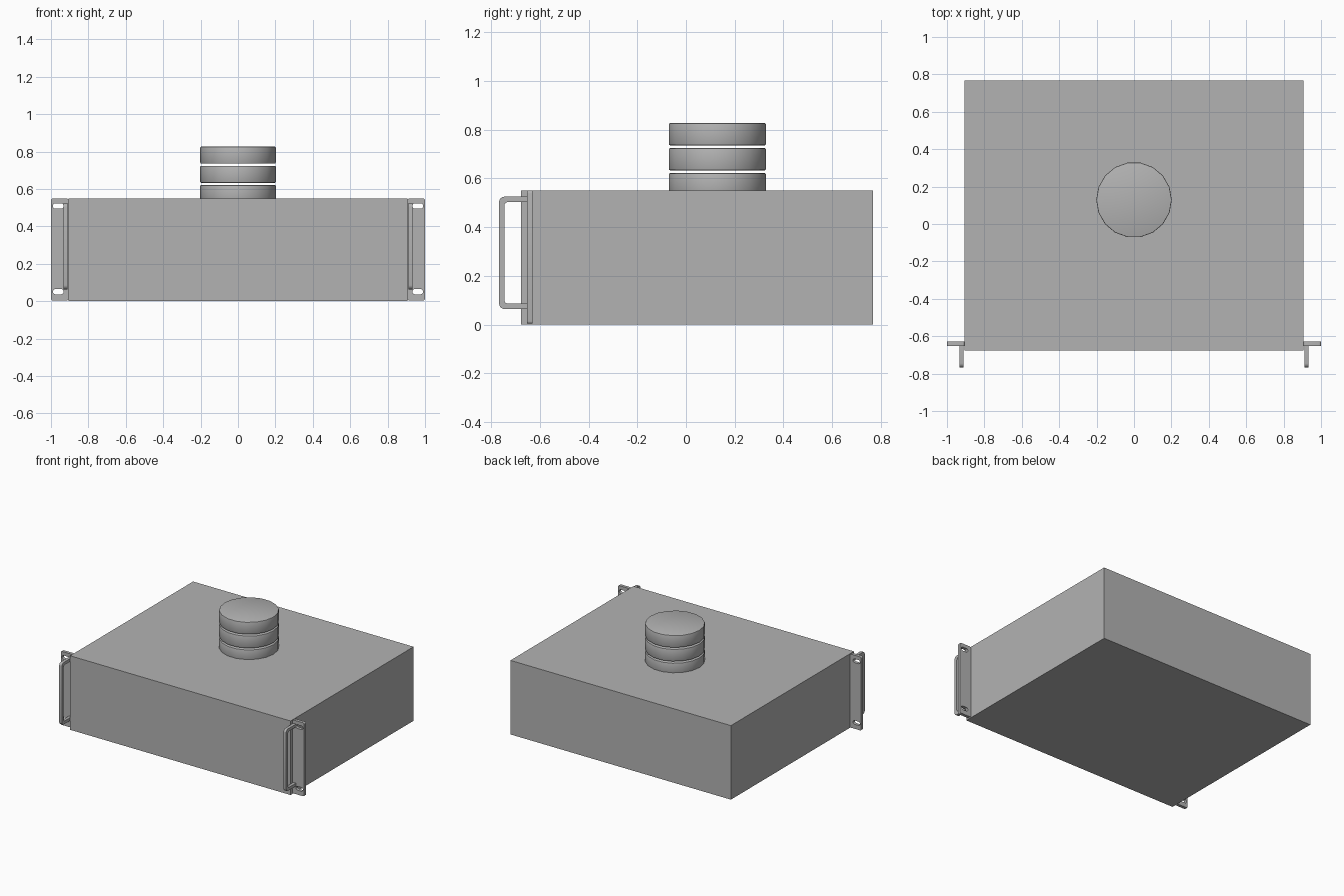
import bpy
import bmesh
from math import sin, cos, pi, radians
from mathutils import Matrix, Vector

default = bpy.data.objects.get("Cube")
if default:
    bpy.data.objects.remove(default, do_unlink=True)

grey = bpy.data.materials.new("grey metal")
grey.use_nodes = True
colour = (0.45, 0.45, 0.45, 1)
grey.diffuse_color = colour
grey.node_tree.nodes["Principled BSDF"].inputs["Base Color"].default_value = colour

# Maps from the drawing plane (x, y, depth) to the model
FLAT = Matrix.Identity(4)
FRONT = Matrix.Rotation(radians(90), 4, 'X')
SIDE = Matrix(((0, 0, 1, 0), (1, 0, 0, 0), (0, 1, 0, 0), (0, 0, 0, 1)))


def rounded(corners, steps=4):
    """Outline of right-angled corners (x, y, radius), rounded by arcs."""
    pts = []
    for i, (x, y, r) in enumerate(corners):
        p = Vector((x, y))
        a = (Vector(corners[i - 1][:2]) - p).normalized()
        b = (Vector(corners[(i + 1) % len(corners)][:2]) - p).normalized()
        if r == 0:
            pts.append(p)
            continue
        for k in range(steps + 1):
            t = k / steps * pi / 2
            pts.append(p + (a + b) * r - (b * cos(t) + a * sin(t)) * r)
    return pts


def box(x0, x1, y0, y1, r=0):
    return rounded([(x0, y0, r), (x1, y0, r), (x1, y1, r), (x0, y1, r)])


def plate(name, loops, depth, place, offset, mirror=False, bevel=0):
    """Extrude outlines (inner loops become holes) and bake them in place."""
    curve = bpy.data.curves.new(name, 'CURVE')
    curve.dimensions = '2D'
    curve.fill_mode = 'BOTH'
    curve.extrude = depth / 2
    for loop in loops:
        spline = curve.splines.new('POLY')
        spline.points.add(len(loop) - 1)
        for point, p in zip(spline.points, loop):
            point.co = (p[0], p[1], 0, 1)
        spline.use_cyclic_u = True
    temp = bpy.data.objects.new(name + "_outline", curve)
    bpy.context.collection.objects.link(temp)
    graph = bpy.context.evaluated_depsgraph_get()
    mesh = bpy.data.meshes.new_from_object(temp.evaluated_get(graph))
    bpy.data.objects.remove(temp, do_unlink=True)

    # Join the caps to the walls, merge flat triangles, then round the rims
    bm = bmesh.new()
    bm.from_mesh(mesh)
    bmesh.ops.remove_doubles(bm, verts=bm.verts, dist=0.0002)
    bmesh.ops.recalc_face_normals(bm, faces=bm.faces)
    bmesh.ops.dissolve_limit(bm, angle_limit=radians(1), verts=bm.verts, edges=bm.edges)
    if bevel:
        rims = [e for e in bm.edges if e.calc_face_angle(0) > radians(60)]
        bmesh.ops.bevel(bm, geom=rims, offset=bevel, segments=2,
                        profile=0.5, affect='EDGES')
    bm.transform(Matrix.Translation(offset) @ place)
    bm.to_mesh(mesh)
    bm.free()
    for name_of_layer in ("sharp_edge", "sharp_face"):
        layer = mesh.attributes.get(name_of_layer)
        if layer:
            mesh.attributes.remove(layer)
    mesh.materials.clear()
    mesh.materials.append(grey)
    obj = bpy.data.objects.new(name, mesh)
    bpy.context.collection.objects.link(obj)
    bpy.ops.object.select_all(action='DESELECT')
    obj.select_set(True)
    bpy.context.view_layer.objects.active = obj
    bpy.ops.object.shade_smooth_by_angle(angle=radians(25))
    if mirror:
        obj.modifiers.new("mirror", 'MIRROR')


# Case
plate("case", [box(-0.906, 0.906, -0.677, 0.767)], 0.55, FLAT, (0, 0, 0.275))

# Mounting ears with two slots each
plate("mounting_ears",
      [box(0.906, 1, 0.004, 0.55, 0.01),
       box(0.932, 0.99, 0.037, 0.065, 0.0135),
       box(0.932, 0.99, 0.495, 0.523, 0.0135)],
      0.023, FRONT, (0, -0.6405, 0), mirror=True)

# Square-section pull handles
front, root, low, high, bar = -0.767, -0.652, 0.064, 0.525, 0.022
plate("handles",
      [rounded([(root, low, 0), (root, low + bar, 0),
                (front + bar, low + bar, 0.014), (front + bar, high - bar, 0.014),
                (root, high - bar, 0), (root, high, 0),
                (front, high, 0.022), (front, low, 0.022)])],
      0.022, SIDE, (0.922, 0, 0), mirror=True)

# Stack of three separate discs on the lid
SIDES = 18
circle = [(0.202 * cos(2 * pi * i / SIDES), 0.202 * sin(2 * pi * i / SIDES))
          for i in range(SIDES)]
for i, label in enumerate(("lower", "middle", "upper")):
    plate(label + "_disc", [circle], 0.091, FLAT,
          (0, 0.129, 0.576 + 0.1027 * i), bevel=0.005)
